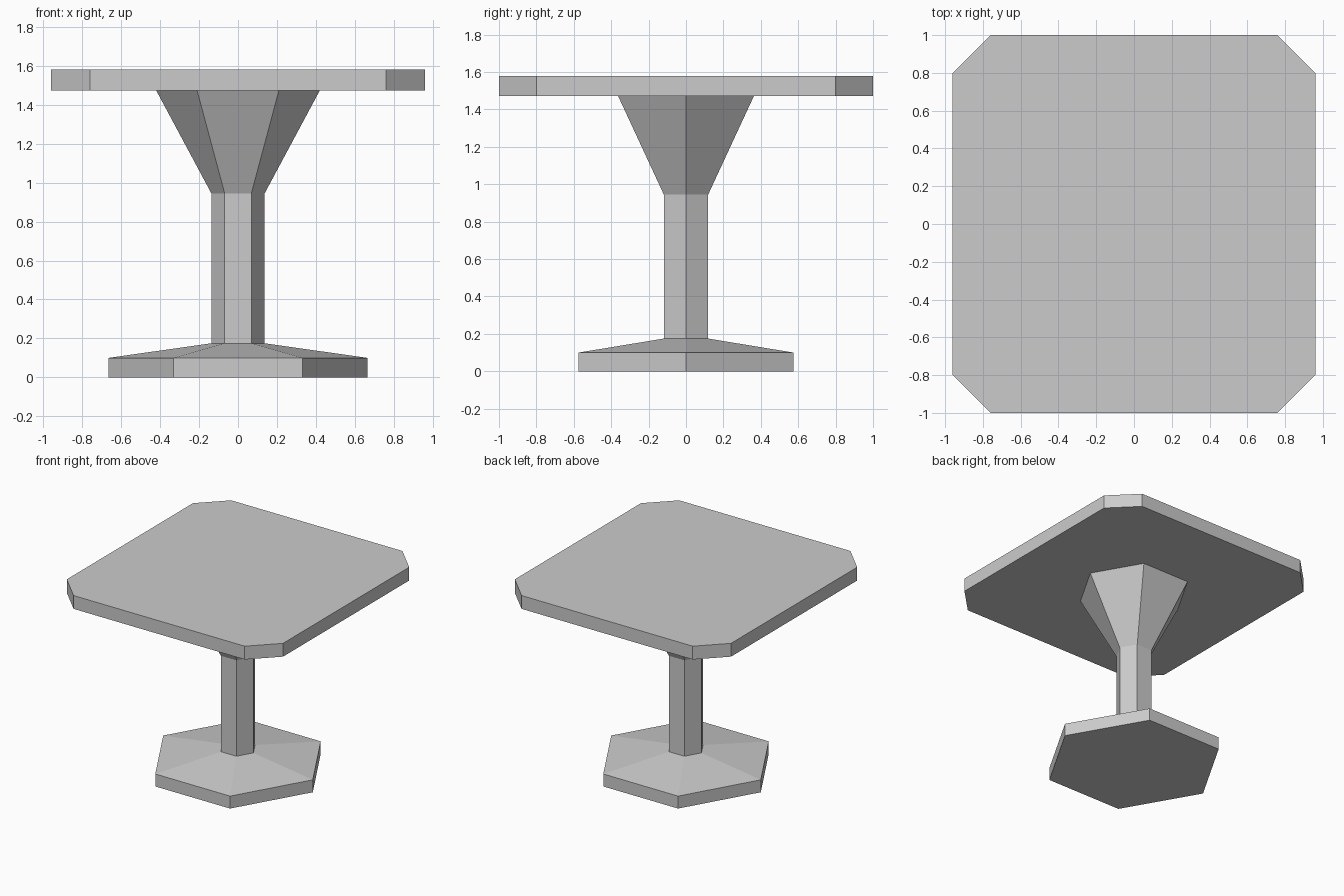
import bpy
import math

cube = bpy.data.objects.get("Cube")
if cube:
    bpy.data.objects.remove(cube, do_unlink=True)

# Single flat grey
GREY = (0.6, 0.6, 0.6, 1.0)
grey = bpy.data.materials.new("light_grey")
grey.use_nodes = True
grey.diffuse_color = GREY
grey.node_tree.nodes["Principled BSDF"].inputs["Base Color"].default_value = GREY


def loft(name, rings):
    """Closed solid through a stack of rings with equal point counts."""
    n = len(rings[0])
    verts = [p for ring in rings for p in ring]
    faces = [tuple(reversed(range(n))),
             tuple(range(len(verts) - n, len(verts)))]
    for r in range(len(rings) - 1):
        for i in range(n):
            a, b = r * n + i, r * n + (i + 1) % n
            faces.append((a, b, b + n, a + n))
    mesh = bpy.data.meshes.new(name)
    mesh.from_pydata(verts, [], faces)
    mesh.materials.append(grey)
    obj = bpy.data.objects.new(name, mesh)
    bpy.context.collection.objects.link(obj)
    return obj


def hexagon(radius, z):
    return [(radius * math.cos(k * math.pi / 3),
             radius * math.sin(k * math.pi / 3), z) for k in range(6)]


def cut_rectangle(hx, hy, cut, z):
    """Rectangle with its four corners cut off, counter-clockwise."""
    a, b = hx - cut, hy - cut
    return [(x, y, z) for x, y in (
        (hx, -b), (hx, b), (a, hy), (-a, hy),
        (-hx, b), (-hx, -b), (-a, -hy), (a, -hy))]


# Hexagonal pedestal: foot, column and flared support
pedestal_profile = [(0.664, 0), (0.664, 0.1), (0.137, 0.175),
                    (0.137, 0.945), (0.42, 1.473)]
loft("pedestal", [hexagon(r, z) for r, z in pedestal_profile])

# Table top with cut corners
loft("table_top", [cut_rectangle(0.96, 1.0, 0.2, z) for z in (1.473, 1.58)])
